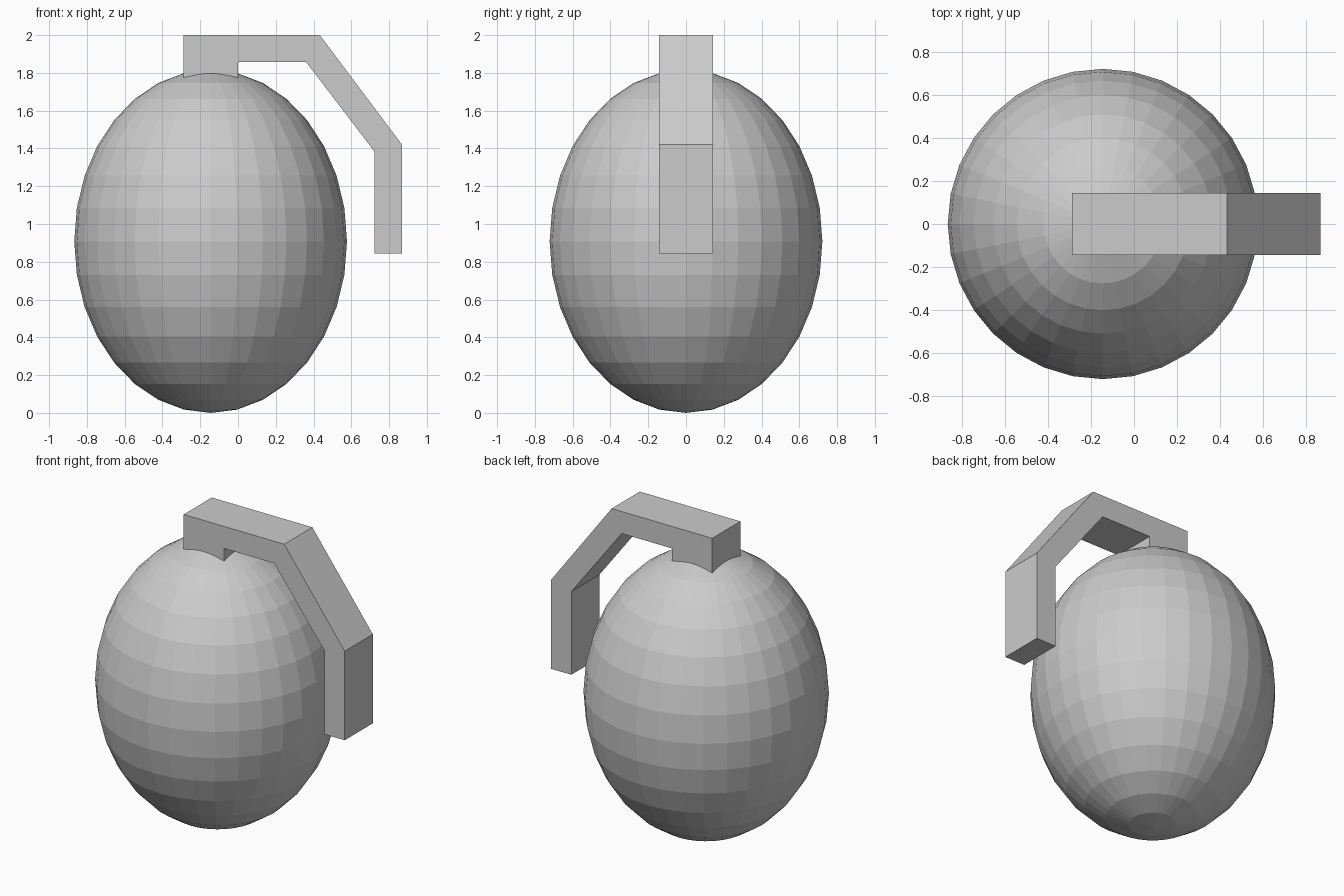
import bpy, bmesh
from mathutils import Matrix

if "Cube" in bpy.data.objects:
    bpy.data.objects.remove(bpy.data.objects["Cube"])


def add_object(name, bm):
    bmesh.ops.recalc_face_normals(bm, faces=bm.faces)
    mesh = bpy.data.meshes.new(name)
    bm.to_mesh(mesh)
    bm.free()
    obj = bpy.data.objects.new(name, mesh)
    bpy.context.collection.objects.link(obj)
    return obj


# Faceted egg-shaped body
bm = bmesh.new()
bmesh.ops.create_uvsphere(
    bm, u_segments=32, v_segments=16, radius=1,
    matrix=Matrix.Translation((-0.145, 0, 0.908)) @ Matrix.Diagonal((0.722, 0.722, 0.908, 1)))
add_object("body", bm)

# Bent safety lever with its stem sunk into the top of the body
profile = [(-0.289, 1.71), (-0.289, 2.0), (0.433, 2.0), (0.867, 1.422),
           (0.867, 0.844), (0.722, 0.844), (0.722, 1.384), (0.361, 1.857),
           (0.0, 1.857), (0.0, 1.71)]
half_width = 0.144
bm = bmesh.new()
face = bm.faces.new([bm.verts.new((x, -half_width, z)) for x, z in profile])
side = bmesh.ops.extrude_face_region(bm, geom=[face])
bmesh.ops.translate(bm, vec=(0, 2 * half_width, 0),
                    verts=[g for g in side["geom"] if isinstance(g, bmesh.types.BMVert)])
add_object("lever", bm)
